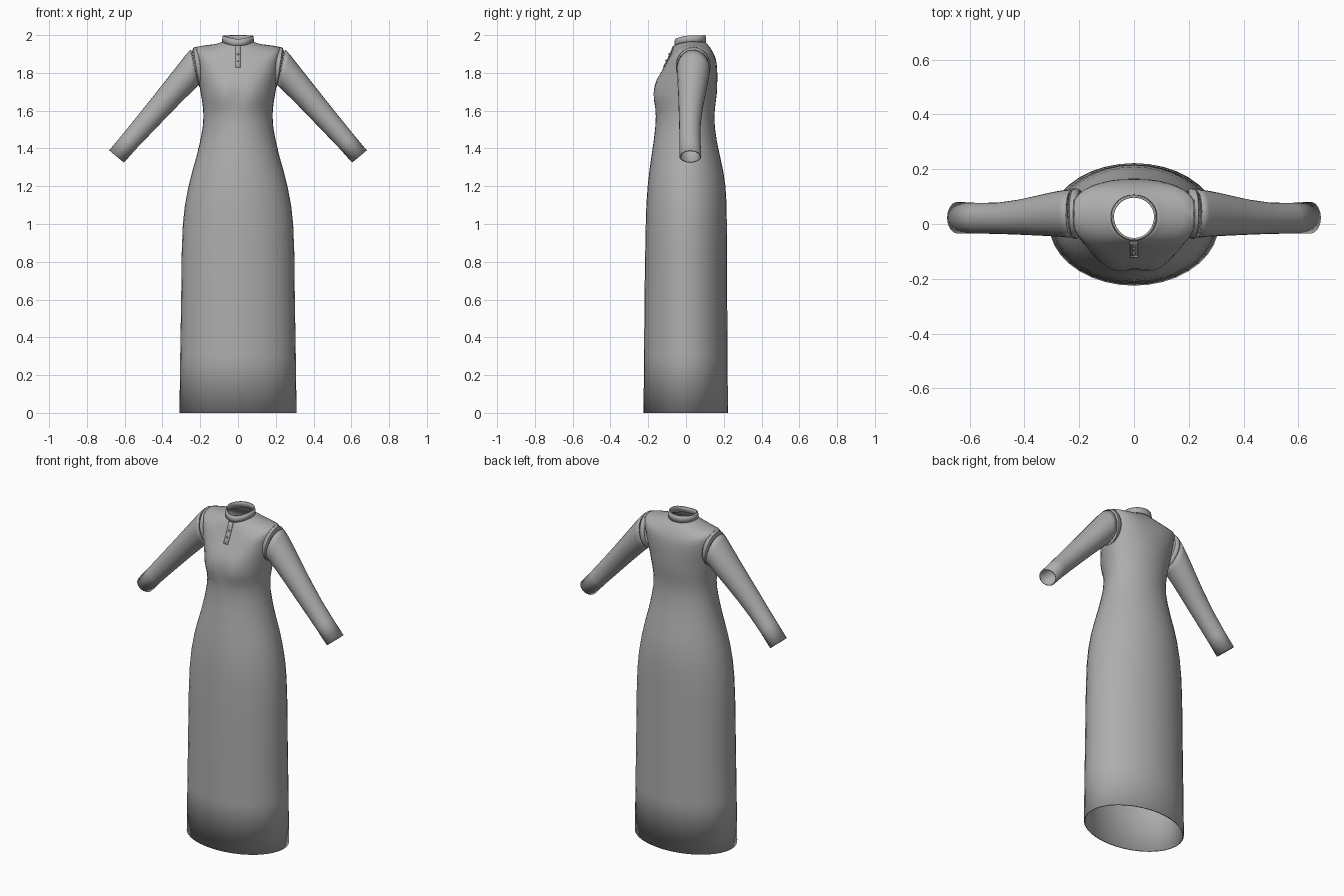
import bpy
import bmesh
from math import cos, sin, pi, exp
from mathutils import Vector

cube = bpy.data.objects.get("Cube")
if cube:
    bpy.data.objects.remove(cube)

GREY = (0.42, 0.42, 0.42, 1)
cloth = bpy.data.materials.new("grey cloth")
cloth.use_nodes = True
cloth.diffuse_color = GREY
cloth.node_tree.nodes["Principled BSDF"].inputs["Base Color"].default_value = GREY


def finish(name, rings, closed=True, thickness=0.007):
    """Skin a list of point rings into a smooth cloth shell."""
    bm = bmesh.new()
    rows = [[bm.verts.new(p) for p in ring] for ring in rings]
    for a, b in zip(rows, rows[1:]):
        n = len(a)
        for i in range(n if closed else n - 1):
            j = (i + 1) % n
            bm.faces.new((a[i], a[j], b[j], b[i]))
    me = bpy.data.meshes.new(name)
    bm.to_mesh(me)
    bm.free()
    me.materials.append(cloth)
    ob = bpy.data.objects.new(name, me)
    bpy.context.collection.objects.link(ob)
    bpy.ops.object.select_all(action='DESELECT')
    ob.select_set(True)
    bpy.context.view_layer.objects.active = ob
    bpy.ops.object.shade_smooth_by_angle(angle=0.7)
    solid = ob.modifiers.new("thickness", 'SOLIDIFY')
    solid.thickness = thickness
    solid.offset = -1
    return ob


def spow(v, e):
    return (1 if v >= 0 else -1) * abs(v) ** e


def girdle(w, yf, yb, yc, zs, zf, zb, power=2.0, count=36):
    """Ring with its own front, back and side depth and height."""
    ring = []
    for i in range(count):
        t = 2 * pi * i / count
        c, s = spow(cos(t), 2 / power), spow(sin(t), 2 / power)
        y = yc + s * ((yb - yc) if s > 0 else (yc - yf))
        z = zs + s * s * ((zb if s > 0 else zf) - zs)
        # soft hollow between the two sides of the bust
        if s < 0:
            y += 0.022 * exp(-(w * c / 0.045) ** 2) * exp(-((z - 1.69) / 0.07) ** 2)
        ring.append((w * c, y, z))
    return ring


# Dress body: level rings up to the armpit (height, half width, front, back)
levels = [(0, .31, -.225, .222), (.3, .306, -.222, .22), (.6, .301, -.22, .218),
          (.85, .298, -.216, .217), (1, .292, -.213, .216), (1.1, .281, -.21, .215),
          (1.2, .262, -.203, .209), (1.28, .242, -.194, .197), (1.36, .219, -.183, .18),
          (1.44, .2, -.171, .163), (1.51, .187, -.163, .153), (1.57, .183, -.161, .15),
          (1.61, .185, -.168, .153), (1.65, .19, -.181, .158), (1.69, .197, -.187, .163),
          (1.73, .204, -.178, .165)]
body = [girdle(w, f, b, 0.03 * max(0, z - 1.2) / 0.5, z, z, z) for z, w, f, b in levels]
# Chest, shoulder slope and neck (width, front, back, middle, side z, front z, back z, power)
yoke = [(.212, -.16, .166, .035, 1.78, 1.765, 1.78, 2.15),
        (.219, -.136, .165, .037, 1.84, 1.80, 1.82, 2.35),
        (.224, -.118, .162, .038, 1.895, 1.83, 1.85, 2.5),
        (.226, -.104, .157, .038, 1.927, 1.855, 1.875, 2.6),
        (.218, -.094, .150, .038, 1.938, 1.875, 1.895, 2.6),
        (.180, -.082, .140, .037, 1.945, 1.90, 1.915, 2.5),
        (.130, -.072, .126, .035, 1.951, 1.925, 1.937, 2.3),
        (.098, -.064, .113, .031, 1.958, 1.94, 1.952, 2.1),
        (.081, -.058, .104, .027, 1.967, 1.947, 1.963, 2.0)]
body += [girdle(*row) for row in yoke]
finish("dress_body", body)

# Standing collar, dipping at the front
finish("collar", [girdle(.085, -.062, .107, .027, 1.963, 1.943, 1.96),
                  girdle(.083, -.061, .106, .027, 1.982, 1.962, 1.982),
                  girdle(.080, -.058, .103, .027, 1.998, 1.980, 2.0)])

# Button placket following the middle of the chest
line = [(1.83, -.118), (1.855, -.104), (1.875, -.094), (1.9, -.082),
        (1.925, -.072), (1.945, -.064)]
finish("placket", [[(x, y - 0.005, z) for x in (-.014, .014)] for z, y in line],
       closed=False, thickness=0.005)

# Buttons on the placket
for n, (z, y) in enumerate([(1.865, -.105), (1.9, -.088)]):
    bpy.ops.mesh.primitive_uv_sphere_add(segments=12, ring_count=8, radius=0.006,
                                         location=(0, y, z))
    button = bpy.context.object
    button.name = "button_%d" % (n + 1)
    button.data.materials.append(cloth)
    bpy.ops.object.shade_smooth_by_angle(angle=0.7)


def cuff_ring(top, bottom, yc, ry, side, count=24):
    """Ellipse spanned by its upper and lower edge points in x and z."""
    a, b = Vector(top), Vector(bottom)
    mid, half = (a + b) / 2, (a - b) / 2
    ring = []
    for i in range(count):
        t = -side * 2 * pi * i / count
        p = mid + half * cos(t)
        ring.append((side * p.x, yc + ry * sin(t), p.y))
    return ring


# Sleeves (top edge, bottom edge, middle y, half depth), shoulder to wrist
sleeve = [((.252, 1.922), (.208, 1.735), .038, .088),
          ((.275, 1.897), (.232, 1.712), .038, .086),
          ((.32, 1.84), (.27, 1.675), .036, .081),
          ((.38, 1.764), (.325, 1.62), .031, .073),
          ((.45, 1.675), (.39, 1.553), .025, .064),
          ((.53, 1.575), (.463, 1.477), .021, .057),
          ((.61, 1.476), (.535, 1.402), .021, .056),
          ((.682, 1.39), (.604, 1.325), .023, .058)]
# Armhole band joining the body to each sleeve
band = [((.205, 1.925), (.185, 1.745), .038, .085),
        ((.222, 1.938), (.196, 1.728), .038, .092),
        ((.236, 1.934), (.205, 1.726), .038, .092),
        ((.244, 1.912), (.212, 1.742), .038, .084)]
for name, side in (("left", 1), ("right", -1)):
    finish(name + "_sleeve", [cuff_ring(*r, side) for r in sleeve])
    finish(name + "_armhole_band", [cuff_ring(*r, side) for r in band], thickness=0.004)
